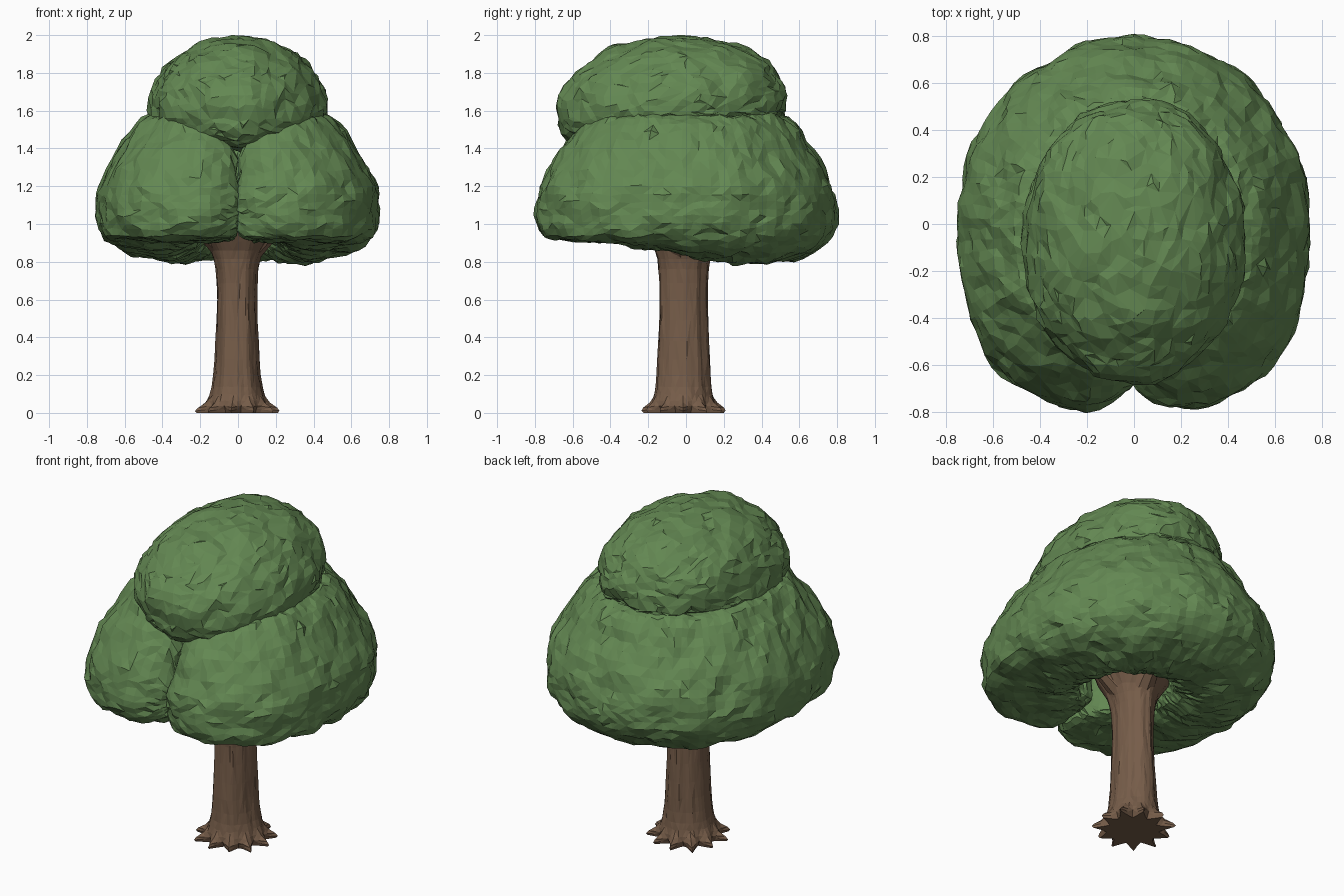
import bpy, bmesh, math, random
from mathutils import Vector, noise

if "Cube" in bpy.data.objects:
    bpy.data.objects.remove(bpy.data.objects["Cube"])

random.seed(4)


def material(name, rgb):
    m = bpy.data.materials.new(name)
    m.diffuse_color = (*rgb, 1)
    m.use_nodes = True
    m.node_tree.nodes["Principled BSDF"].inputs["Base Color"].default_value = m.diffuse_color
    return m


GREEN = material("leaves", (0.125, 0.245, 0.085))
BROWN = material("bark", (0.18, 0.108, 0.066))


def finish(bm, name, mat, decimate=None):
    bmesh.ops.recalc_face_normals(bm, faces=bm.faces)
    bmesh.ops.triangulate(bm, faces=bm.faces)
    me = bpy.data.meshes.new(name)
    bm.to_mesh(me)
    bm.free()
    me.materials.append(mat)
    ob = bpy.data.objects.new(name, me)
    bpy.context.collection.objects.link(ob)
    if decimate:
        ob.modifiers.new("facets", "DECIMATE").ratio = decimate
    return ob


def roughen(bm, lump, jitter):
    bm.normal_update()
    for v in bm.verts:
        n = noise.noise(v.co * 7) * lump
        v.co += v.normal * n + Vector([random.uniform(-jitter, jitter) for _ in range(3)])


def skin(bm, rings):
    """Bridge closed rings of points and cap both ends."""
    vs = [[bm.verts.new(p) for p in r] for r in rings]
    n = len(vs[0])
    for a, b in zip(vs, vs[1:]):
        for i in range(n):
            j = (i + 1) % n
            bm.faces.new((a[i], a[j], b[j], b[i]))
    bm.faces.new(vs[0])
    bm.faces.new(vs[-1])


def spline(pts, steps, closed):
    """Catmull-Rom samples through 2D points."""
    n, out = len(pts), []
    for i in range(n if closed else n - 1):
        p = [Vector(pts[k % n] if closed else pts[min(max(k, 0), n - 1)])
             for k in range(i - 1, i + 3)]
        for s in range(steps):
            t = s / steps
            out.append(0.5 * (2 * p[1] + (p[2] - p[0]) * t
                       + (2 * p[0] - 5 * p[1] + 4 * p[2] - p[3]) * t * t
                       + (3 * p[1] - p[0] - 3 * p[2] + p[3]) * t ** 3))
    return out if closed else out + [Vector(pts[-1])]


# Lower foliage: a thick horseshoe whose rounded ends touch at the front
section = spline([(0.99, 1.08), (0.95, 0.94), (0.78, 0.83), (0.5, 0.80), (0.3, 0.86),
                  (0.25, 1.0), (0.28, 1.25), (0.38, 1.5), (0.62, 1.58), (0.79, 1.44),
                  (0.94, 1.24)], 4, True)
mid = Vector((0.74, 1.09))
gap, w = -1.2, 21.0
span = 360 - 2 * gap
ends = [w * (1 - math.cos(math.radians(a))) for a in range(6, 90, 12)]
angles = ends + [w + i * (span - 2 * w) / 84 for i in range(85)] + [span - a for a in reversed(ends)]
rings = []
for a in angles:
    d = min(a, span - a)
    s = (1 - (1 - d / w) ** 2.1) ** (1 / 2.1) if d < w else 1
    phi = math.radians(-90 + gap + a)
    c, sn = math.cos(phi), math.sin(phi)
    # plan outline is squarer toward the front
    p = 2 + 0.7 * min(max(-sn * 2, 0), 1)
    f = (abs(c) ** p + abs(sn) ** p) ** (-1 / p)
    ring = []
    for q in section:
        r, z = mid + (q - mid) * s
        r += 0.12 * max(-sn, 0) * max(0, 0.6 - r) / 0.35
        x, y = r * f * 0.76 * c, r * f * 0.81 * sn
        # underside sits higher and flatter toward the front
        k = min(max((0.25 - y) / 0.7, 0), 1)
        z += 0.85 * k * max(0, 0.93 - z)
        ring.append((x, y, z))
    rings.append(ring)
bm = bmesh.new()
skin(bm, rings)
roughen(bm, 0.025, 0.0075)
finish(bm, "lower_foliage", GREEN)

# Upper foliage: dome that droops over the front
bm = bmesh.new()
bmesh.ops.create_icosphere(bm, subdivisions=5, radius=1)
for v in bm.verts:
    x, y, z = v.co
    if z > 0:
        v.co = (x * 0.475, y * 0.6 - 0.075 + 0.05 * z * (1 + y), 1.6 + 0.395 * z)
    else:
        drop = 0.14 - 0.18 * y if y < 0 else 0.14 - 0.07 * y
        v.co = (x * 0.475, y * 0.6 - 0.075, 1.6 - drop * abs(z) ** 0.75)
roughen(bm, 0.025, 0.007)
finish(bm, "upper_foliage", GREEN, 0.5)

# Trunk: flared profile with pointed roots
bm = bmesh.new()
N = 44
profile = spline([(0.0, 0.15), (0.025, 0.165), (0.09, 0.143), (0.2, 0.123), (0.38, 0.112),
                  (0.6, 0.105), (0.76, 0.112), (0.86, 0.14), (0.95, 0.2), (1.02, 0.22)], 2, False)
spikes = [random.uniform(0.5, 1.0) for _ in range(11)]
rings = []
for z, r in profile:
    ring = []
    for i in range(N):
        a = 2 * math.pi * i / N
        tip = (1, 0.25, -0.1, 0.25)[i % 4] * spikes[i // 4]
        root = 0.085 * tip * max(0, 1 - max(0, z - 0.013) / 0.08) ** 2
        rr = r + root + 0.002 * math.sin(11 * a + z * 2) + 0.003 * math.sin(5 * a)
        ry = 1.0 + 0.2 * min(1, z / 0.25) - 0.2 * min(1, max(0, (z - 0.75) / 0.2))
        ring.append((rr * math.cos(a) - 0.005, rr * ry * math.sin(a) - 0.015,
                     z + (0.012 * (1 - tip) if 0 < z < 0.1 else 0)))
    rings.append(ring)
skin(bm, rings)
for v in bm.verts:
    if v.co.z > 0.07:
        v.co += Vector([random.uniform(-0.002, 0.002) for _ in range(3)])
finish(bm, "trunk", BROWN)

# Branches reaching from the fork into the foliage
for i, (dx, dy, dz) in enumerate([(-0.32, -0.12, 1.12), (0.32, -0.1, 1.12), (0.05, 0.35, 1.15)]):
    start, end = Vector((dx * 0.2, dy * 0.2, 0.88)), Vector((dx, dy, dz))
    axis = (end - start).normalized()
    u = axis.orthogonal().normalized()
    v = axis.cross(u)
    bm = bmesh.new()
    skin(bm, [[start.lerp(end, t) + (u * math.cos(k * math.pi / 5) + v * math.sin(k * math.pi / 5))
               * (0.08 - 0.04 * t) for k in range(10)] for t in (0, 0.3, 0.6, 1)])
    finish(bm, f"branch_{i + 1}", BROWN)
